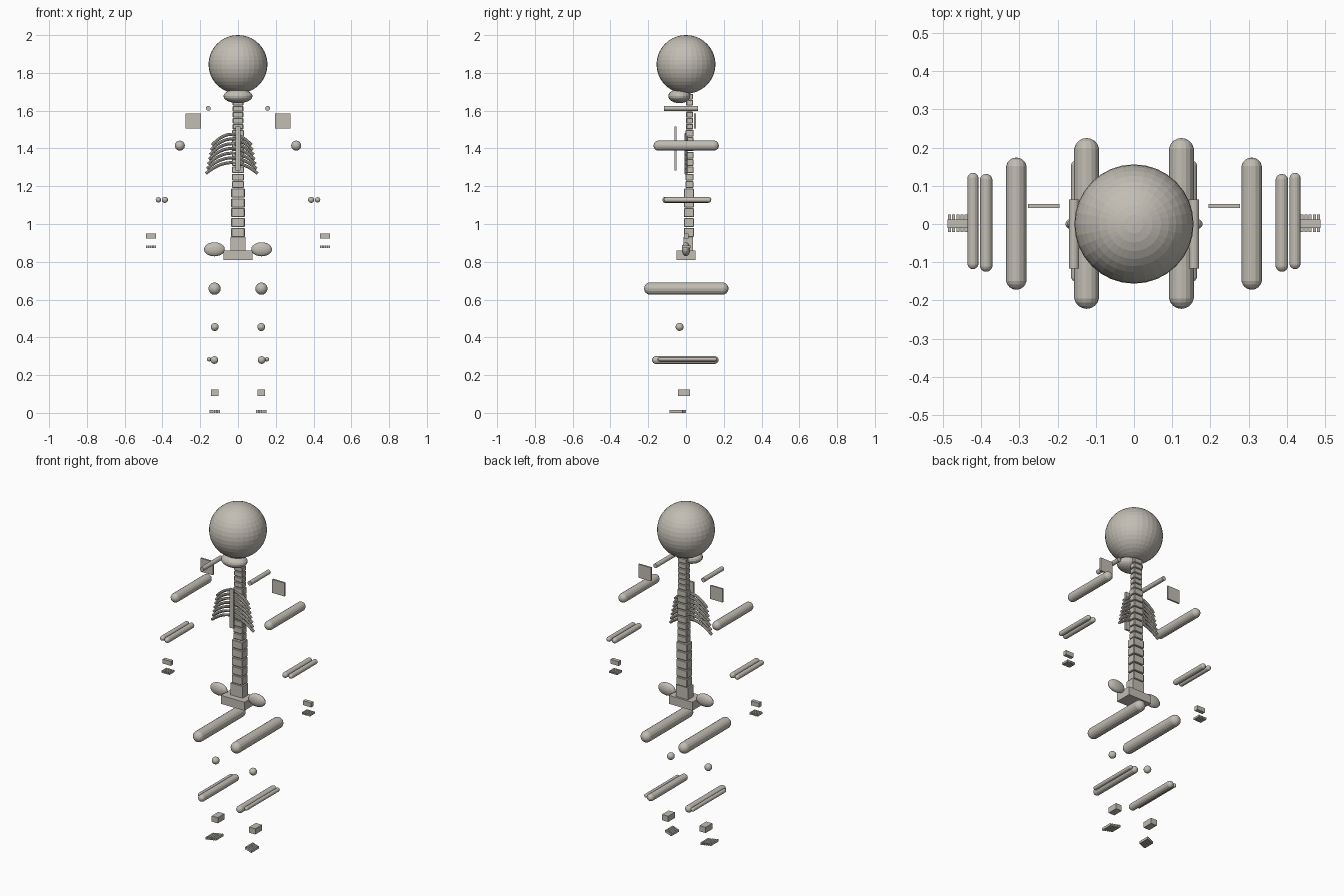
import bpy, bmesh
from mathutils import Matrix, Vector

cube = bpy.data.objects.get("Cube")
if cube:
    bpy.data.objects.remove(cube, do_unlink=True)

bone = bpy.data.materials.new("warm_grey_bone")
bone.use_nodes = True
COLOUR = (0.54, 0.51, 0.455, 1)
bone.diffuse_color = COLOUR
bone.node_tree.nodes["Principled BSDF"].inputs["Base Color"].default_value = COLOUR


def finish(name, bm):
    mesh = bpy.data.meshes.new(name)
    bm.to_mesh(mesh)
    bm.free()
    mesh.materials.append(bone)
    obj = bpy.data.objects.new(name, mesh)
    bpy.context.collection.objects.link(obj)
    return obj


def box(name, centre, size):
    bm = bmesh.new()
    bmesh.ops.create_cube(bm, size=1)
    bmesh.ops.transform(bm, matrix=Matrix.Translation(centre) @ Matrix.Diagonal((*size, 1)), verts=bm.verts)
    return finish(name, bm)


def ellipsoid(name, centre, radii, segments=20, rings=12, along_x=False):
    bm = bmesh.new()
    bmesh.ops.create_uvsphere(bm, u_segments=segments, v_segments=rings, radius=1)
    turn = Matrix.Rotation(1.5708, 4, 'Y') if along_x else Matrix()
    bmesh.ops.transform(bm, matrix=Matrix.Translation(centre) @ Matrix.Diagonal((*radii, 1)) @ turn, verts=bm.verts)
    return finish(name, bm)


def long_bone(name, x, z, radius, back, front):
    """Capsule lying along y, from a sphere whose halves are pulled apart."""
    bm = bmesh.new()
    bmesh.ops.create_uvsphere(bm, u_segments=16, v_segments=9, radius=radius)
    half = (back - front) / 2 - radius
    for v in bm.verts:
        v.co.z += half if v.co.z > 0 else -half
    place = Matrix.Translation((x, (back + front) / 2, z)) @ Matrix.Rotation(1.5708, 4, 'X')
    bmesh.ops.transform(bm, matrix=place, verts=bm.verts)
    return finish(name, bm)


def rod(name, x, z, radius, back, front):
    bm = bmesh.new()
    bmesh.ops.create_cone(bm, cap_ends=True, segments=12, radius1=radius, radius2=radius, depth=back - front)
    place = Matrix.Translation((x, (back + front) / 2, z)) @ Matrix.Rotation(1.5708, 4, 'X')
    bmesh.ops.transform(bm, matrix=place, verts=bm.verts)
    return finish(name, bm)


def rib(name, apex, half_width, sag, radius, steps=16, sides=8):
    """Tube swept along a drooping arch in the xz plane."""
    bm = bmesh.new()
    rings = []
    for i in range(steps + 1):
        u = 2 * i / steps - 1
        tangent = Vector((half_width, 0, -2 * sag * u)).normalized()
        normal = Vector((-tangent.z, 0, tangent.x))
        centre = Vector(apex) + Vector((half_width * u, 0, -sag * u * u))
        ring = []
        for k in range(sides):
            spin = Matrix.Rotation(6.28319 * k / sides, 3, tangent)
            ring.append(bm.verts.new(centre + spin @ normal * radius))
        rings.append(ring)
    for a, b in zip(rings, rings[1:]):
        for k in range(sides):
            n = (k + 1) % sides
            bm.faces.new((a[k], a[n], b[n], b[k]))
    bm.faces.new(rings[0])
    bm.faces.new(rings[-1])
    bmesh.ops.recalc_face_normals(bm, faces=bm.faces)
    return finish(name, bm)


# Head
ellipsoid("skull", (0, 0, 1.845), (0.156, 0.156, 0.155), 32, 20)
ellipsoid("jaw", (0, -0.034, 1.677), (0.077, 0.06, 0.037))


# Spine, built upward in three regions
def vertebrae(name, count, low, high, width, depth, y):
    pitch = (high - low) / count
    for i in range(count):
        obj = box(f"{name}_vertebra_{i + 1}", (0, y, low + pitch * (i + 0.5)), (width, depth, pitch * 0.92))
        bevel = obj.modifiers.new("soft_edges", 'BEVEL')
        bevel.width = 0.003
        bevel.segments = 1


vertebrae("lumbar", 5, 0.93, 1.19, 0.072, 0.052, 0.016)
vertebrae("thoracic", 8, 1.19, 1.5, 0.062, 0.042, 0.019)
vertebrae("cervical", 6, 1.5, 1.69, 0.056, 0.036, 0.019)
box("sacrum", (0, 0.012, 0.895), (0.08, 0.052, 0.07))
box("pelvis", (0, 0, 0.835), (0.154, 0.1, 0.05))

# Rib cage
box("sternum", (0, -0.056, 1.4), (0.027, 0.012, 0.232))
for i in range(7):
    t = i / 6
    rib(f"rib_{i + 1}", (-0.033, 0, 1.475 - 0.15 * t), 0.105 + 0.032 * t, 0.058, 0.008)

# Paired bones
for side, s in (("left", 1), ("right", -1)):
    ellipsoid(f"{side}_hip_wing", (s * 0.125, 0, 0.866), (0.055, 0.022, 0.037), along_x=True)
    box(f"{side}_shoulder_blade", (s * 0.236, 0.047, 1.546), (0.082, 0.01, 0.08))
    rod(f"{side}_collar_bone", s * 0.157, 1.612, 0.013, 0.064, -0.116)

    # Arm
    long_bone(f"{side}_upper_arm", s * 0.308, 1.415, 0.027, 0.174, -0.172)
    long_bone(f"{side}_inner_forearm", s * 0.387, 1.128, 0.0165, 0.131, -0.125)
    long_bone(f"{side}_outer_forearm", s * 0.4215, 1.128, 0.0145, 0.134, -0.118)
    box(f"{side}_wrist", (s * 0.461, 0.001, 0.937), (0.053, 0.022, 0.026))

    # Leg
    long_bone(f"{side}_thigh", s * 0.124, 0.658, 0.033, 0.225, -0.222)
    ellipsoid(f"{side}_kneecap", (s * 0.123, -0.034, 0.455), (0.021,) * 3, 16, 10)
    long_bone(f"{side}_shin", s * 0.125, 0.28, 0.021, 0.172, -0.18)
    long_bone(f"{side}_outer_shin", s * 0.153, 0.284, 0.0115, 0.165, -0.15)
    box(f"{side}_heel", (s * 0.123, -0.011, 0.107), (0.04, 0.062, 0.034))

    # Fingers and toes, numbered from the inside out
    for i in range(5):
        box(f"{side}_finger_{i + 1}", (s * (0.439 + 0.011 * i), 0.002, 0.88), (0.008, 0.046, 0.012))
        box(f"{side}_toe_{i + 1}", (s * (0.1 + 0.0115 * i), -0.035 - 0.0047 * i, 0.007), (0.009, 0.069, 0.014))
